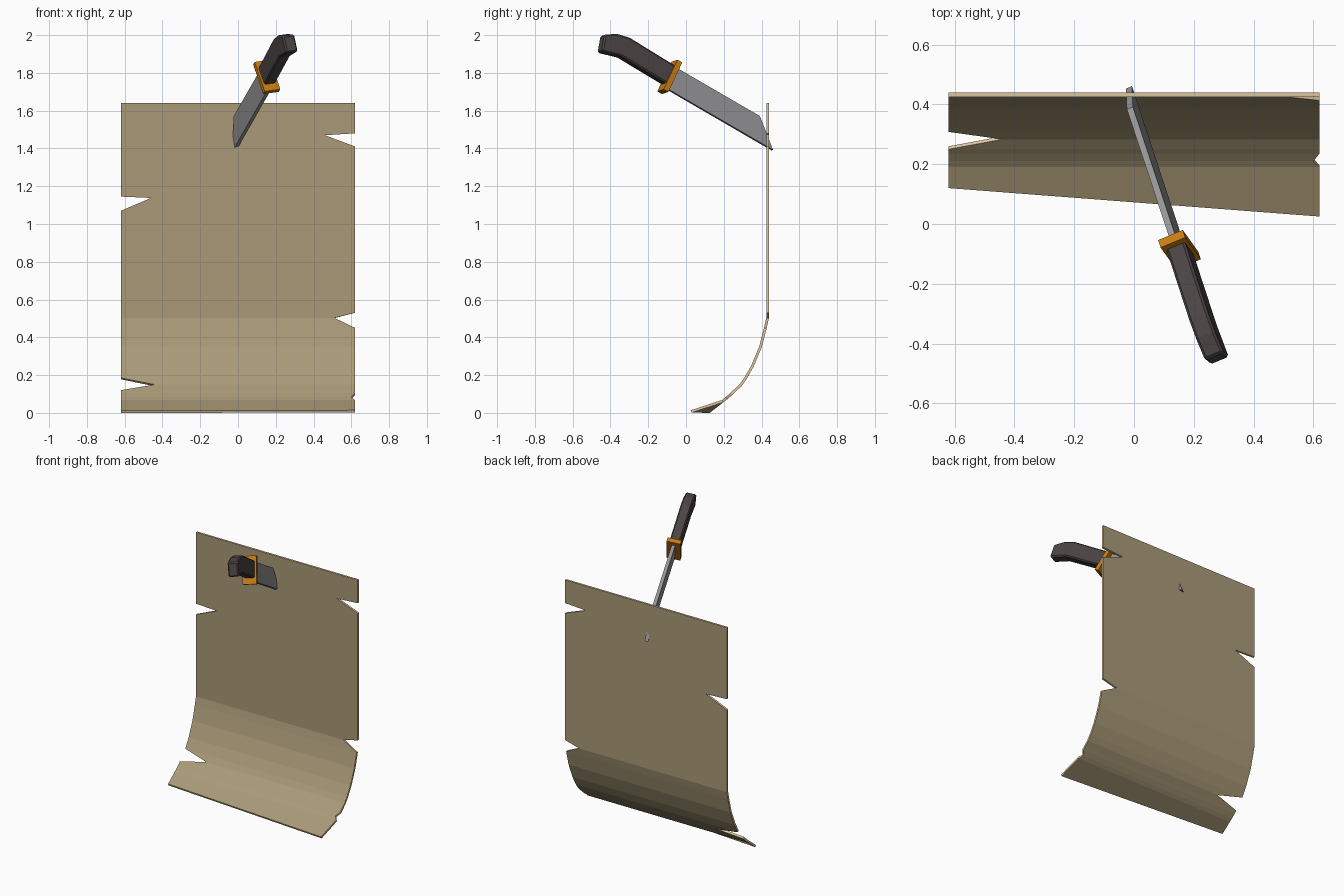
import bpy
import bmesh
from mathutils import Matrix, Vector

cube = bpy.data.objects.get("Cube")
if cube:
    bpy.data.objects.remove(cube)


def linear(c):
    c /= 255
    return c / 12.92 if c <= 0.04045 else ((c + 0.055) / 1.055) ** 2.4


def material(name, *rgb):
    m = bpy.data.materials.new(name)
    colour = [linear(c) for c in rgb] + [1]
    m.diffuse_color = colour
    m.use_nodes = True
    m.node_tree.nodes["Principled BSDF"].inputs["Base Color"].default_value = colour
    return m


parchment = material("parchment", 170, 154, 120)
torn_edge = material("pale torn edge", 222, 198, 162)
steel = material("steel", 150, 150, 152)
brass = material("brass", 200, 125, 20)
grip = material("dark grip", 76, 68, 68)


def make_object(name, bm, *materials):
    bmesh.ops.recalc_face_normals(bm, faces=bm.faces) if len(materials) == 1 else None
    mesh = bpy.data.meshes.new(name)
    bm.to_mesh(mesh)
    bm.free()
    for m in materials:
        mesh.materials.append(m)
    ob = bpy.data.objects.new(name, mesh)
    bpy.context.collection.objects.link(ob)
    return ob


# Sheet: rows from top to bottom (y, z, left-hand x, right-hand x); tears pull one end inward
W = 0.62
rows = [
    (0.425, 1.64, W, W), (0.425, 1.48, W, W), (0.425, 1.47, W, 0.46),
    (0.425, 1.41, W, W), (0.425, 1.145, W, W), (0.425, 1.138, 0.46, W),
    (0.425, 1.07, W, W), (0.425, 0.53, W, W), (0.425, 0.503, W, 0.51),
    (0.413, 0.45, W, W), (0.387, 0.35, W, W), (0.345, 0.25, W, W),
    (0.308, 0.185, W, W), (0.283, 0.15, 0.44, W), (0.25, 0.12, W, W),
    (0.235, 0.105, W, W), (0.21, 0.083, W, 0.6), (0.19, 0.068, W, W),
]
bm = bmesh.new()
pairs = [(bm.verts.new((-l, y, z)), bm.verts.new((r, y, z))) for y, z, l, r in rows]
# skewed bottom hem
pairs.append((bm.verts.new((-W, 0.12, 0.013)), bm.verts.new((W, 0.025, 0.014))))
for (a, b), (c, d) in zip(pairs, pairs[1:]):
    bm.faces.new((a, c, d, b))
sheet = make_object("paper_sheet", bm, parchment, torn_edge)
solid = sheet.modifiers.new("thickness", "SOLIDIFY")
solid.thickness = 0.014
solid.offset = -1
solid.material_offset_rim = 1

# Knife frame: along the blade, across its thickness, and up towards the spine
along = Vector((-0.275, 0.832, -0.483)).normalized()
side = along.cross(Vector((0, 0, 1))).normalized()
side = Matrix.Rotation(-0.15, 3, along) @ side
up = side.cross(along)
frame = Matrix((along, side, up)).transposed().to_4x4()
frame.translation = (0.155, -0.09, 1.77)


def slab(name, outline, half, mat, bevel=0):
    """Extrude a side outline (along, up) to both sides of the knife plane."""
    bm = bmesh.new()
    face = bm.faces.new([bm.verts.new((t, -half, s)) for t, s in outline])
    new = bmesh.ops.extrude_face_region(bm, geom=[face])["geom"]
    bmesh.ops.translate(bm, vec=(0, 2 * half, 0),
                        verts=[v for v in new if isinstance(v, bmesh.types.BMVert)])
    bm.transform(frame)
    ob = make_object(name, bm, mat)
    if bevel:
        mod = ob.modifiers.new("bevel", "BEVEL")
        mod.width = bevel
        mod.segments = 1
    return ob


slab("blade", [(0, -0.056), (0.685, -0.056), (0.54, 0.07), (0, 0.07)], 0.011, steel)
slab("guard", [(-0.015, -0.08), (0.015, -0.08), (0.015, 0.1), (-0.015, 0.1)], 0.045, brass)
slab("handle", [(0, -0.04), (-0.3, -0.035), (-0.41, -0.067), (-0.435, 0.023),
                (-0.37, 0.062), (-0.3, 0.078), (0, 0.07)], 0.034, grip, 0.008)
